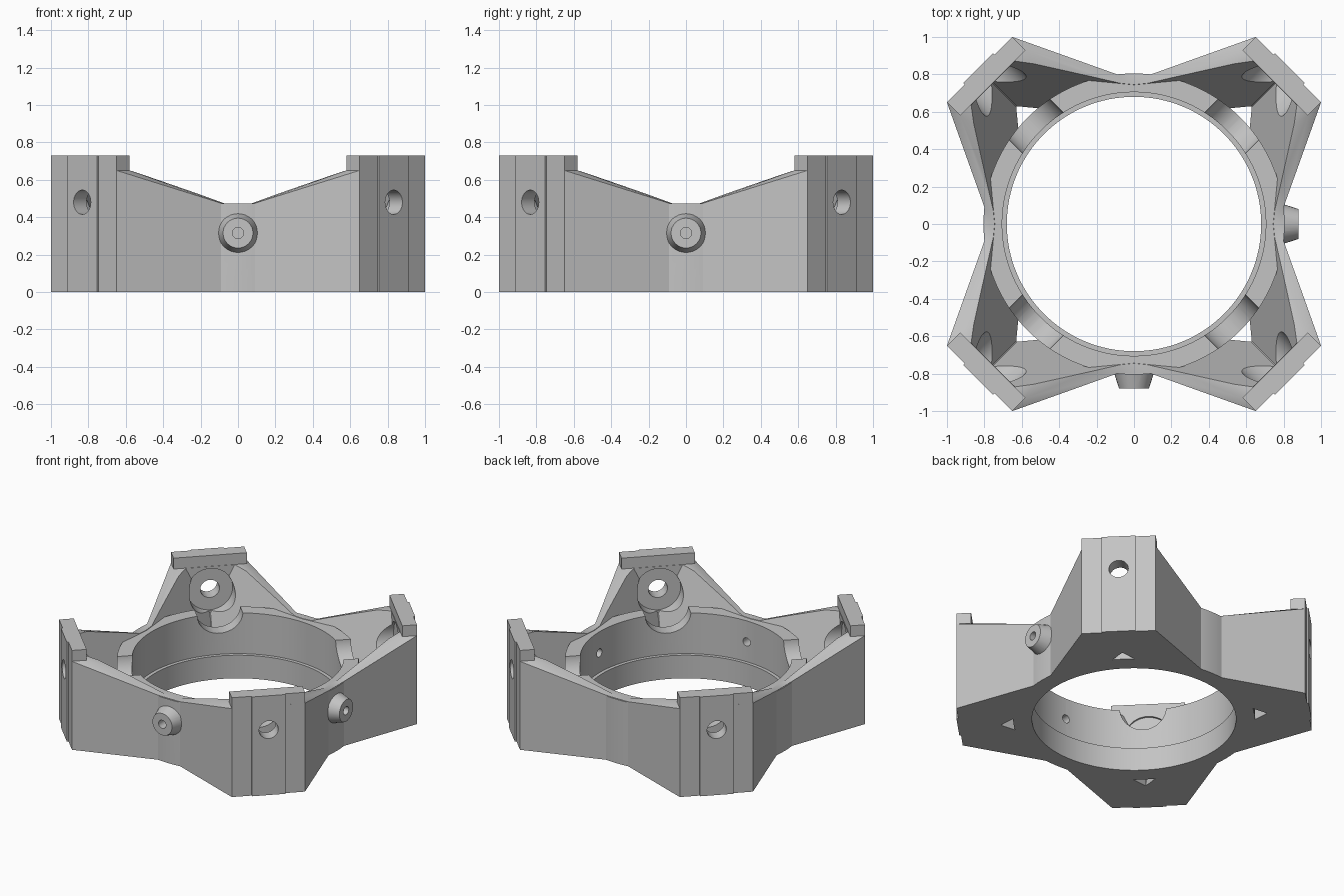
import bpy, bmesh, math
from mathutils import Matrix, Vector

cube = bpy.data.objects.get("Cube")
if cube:
    bpy.data.objects.remove(cube, do_unlink=True)

grey = bpy.data.materials.new("plain_grey")
grey.use_nodes = True
grey.diffuse_color = (0.55, 0.55, 0.55, 1)
grey.node_tree.nodes["Principled BSDF"].inputs["Base Color"].default_value = grey.diffuse_color


def finish(bm, name):
    bmesh.ops.recalc_face_normals(bm, faces=bm.faces)
    mesh = bpy.data.meshes.new(name)
    bm.to_mesh(mesh)
    bm.free()
    mesh.materials.append(grey)
    obj = bpy.data.objects.new(name, mesh)
    bpy.context.collection.objects.link(obj)
    return obj


def turned(k):
    return Matrix.Rotation(-k * math.pi / 2, 4, 'Z')


def cone(name, start, end, r1, r2, sides):
    """Round solid from start to end."""
    start, end = Vector(start), Vector(end)
    axis = end - start
    mat = Matrix.Translation((start + end) / 2) @ axis.to_track_quat('Z', 'Y').to_matrix().to_4x4()
    bm = bmesh.new()
    bmesh.ops.create_cone(bm, cap_ends=True, segments=sides, radius1=r1, radius2=r2,
                          depth=axis.length, matrix=mat)
    return finish(bm, name)


def bridge(bm, low, high):
    """Quads between two closed loops of vertices."""
    n = len(low)
    return [bm.faces.new((low[i], low[(i + 1) % n], high[(i + 1) % n], high[i])) for i in range(n)]


def combine(target, tool, operation):
    tool.hide_render = True
    mod = target.modifiers.new(operation, 'BOOLEAN')
    mod.operation = operation
    mod.solver = 'EXACT'
    mod.object = tool
    bpy.context.view_layer.objects.active = target
    bpy.ops.object.modifier_apply(modifier=mod.name)
    bpy.data.objects.remove(tool, do_unlink=True)


# Solid star-shaped block whose top dips at the middle of each side;
# each corner has a slightly raised band on its outer face
LOW, HIGH = 0.473, 0.65
half = [((0.085, 0.798), (0.06, 0.72), LOW), ((0.65, 1), (0.58, 0.93), HIGH),
        ((0.745, 0.905), (0.675, 0.835), HIGH), ((0.753, 0.913), (0.69, 0.82), HIGH)]
quarter = half + [(o[::-1], i[::-1], z) for o, i, z in reversed(half)]
bm = bmesh.new()
base, rim, inner = [], [], []
for k in range(4):
    for outer_xy, inner_xy, z in quarter:
        base.append(bm.verts.new(turned(k) @ Vector((*outer_xy, -0.05))))
        rim.append(bm.verts.new(turned(k) @ Vector((*outer_xy, z))))
        inner.append(bm.verts.new(turned(k) @ Vector((*inner_xy, z))))
bm.faces.new(base)
bridge(bm, base, rim)
tops = bridge(bm, rim, inner)
centre = bm.verts.new((0, 0, LOW))
for a, b in zip(inner, inner[1:] + inner[:1]):
    bm.faces.new((a, b, centre))
plate_tops = [f for f in tops if min(v.co.z for v in f.verts) > LOW + 0.1]
bmesh.ops.triangulate(bm, faces=[f for f in tops if f not in plate_tops])

# Corner plates rise above the walls
raised = bmesh.ops.extrude_face_region(bm, geom=plate_tops)
bmesh.ops.translate(bm, vec=(0, 0, 0.08),
                    verts=[g for g in raised["geom"] if isinstance(g, bmesh.types.BMVert)])
body = finish(bm, "mounting_ring")

# One star-shaped cutter for the four corner pockets with leaning walls
LEAN, SKEW, CORNER = 0.37, 0.095, 0.63
RISE = LEAN / (1 - SKEW)
PLATE = 1.507       # x + y on the inner face of a corner plate
TIP = 0.004         # tiny blunt edge where two leaning walls meet
apex = ((PLATE + TIP) / 2 - CORNER) / RISE
bm = bmesh.new()
loops = []
for z in (-0.15, apex, 0.95):
    wall_mid = CORNER * (1 - SKEW) + LEAN * z
    total = min(PLATE, 2 * (CORNER + RISE * z) - TIP)
    y = (wall_mid + SKEW * total) / (1 + SKEW)
    x = total - y
    loops.append([bm.verts.new(turned(k) @ Vector((px, py, z)))
                  for k in range(4) for px, py in ((0, wall_mid), (x, y), (y, x))])
bm.faces.new(loops[0])
bm.faces.new(loops[-1])
for low, high in zip(loops, loops[1:]):
    bridge(bm, low, high)
combine(body, finish(bm, "pocket_cutter"), 'DIFFERENCE')

# Central ring and the two tapered side bosses
combine(body, cone("ring", (0, 0, -0.07), (0, 0, 0.47), 0.805, 0.805, 128), 'UNION')
up = Vector((0, 0, 0.315))
boss_dirs = [Vector((0, -1, 0)), Vector((1, 0, 0))]
for d in boss_dirs:
    combine(body, cone("boss", d * 0.76 + up, d * 0.88 + up, 0.118, 0.08, 32), 'UNION')

# Flat underside and stepped bore
combine(body, cone("underside_trim", (0, 0, -1), (0, 0, 0), 3, 3, 32), 'DIFFERENCE')
combine(body, cone("bore", (0, 0, -0.2), (0, 0, 1.1), 0.68, 0.68, 128), 'DIFFERENCE')
combine(body, cone("upper_bore", (0, 0, 0.17), (0, 0, 1), 0.705, 0.705, 128), 'DIFFERENCE')

# Diagonal clearance notches and bolt holes
axis = Vector((0, 0, 0.48))
for k in range(4):
    d = turned(k) @ Vector((1, 1, 0)).normalized()
    combine(body, cone("notch", d * 0.4 + axis, d * 1.08 + axis, 0.155, 0.155, 48), 'DIFFERENCE')
    combine(body, cone("bolt_hole", d * 0.9 + axis, d * 1.3 + axis, 0.065, 0.065, 32), 'DIFFERENCE')

# Small holes through the bosses
for d in boss_dirs:
    combine(body, cone("boss_hole", d * 0.5 + up, d * 1.1 + up, 0.03, 0.03, 24), 'DIFFERENCE')

bpy.ops.object.select_all(action='DESELECT')
body.select_set(True)
bpy.context.view_layer.objects.active = body
bpy.ops.object.shade_smooth_by_angle(angle=math.radians(25))
